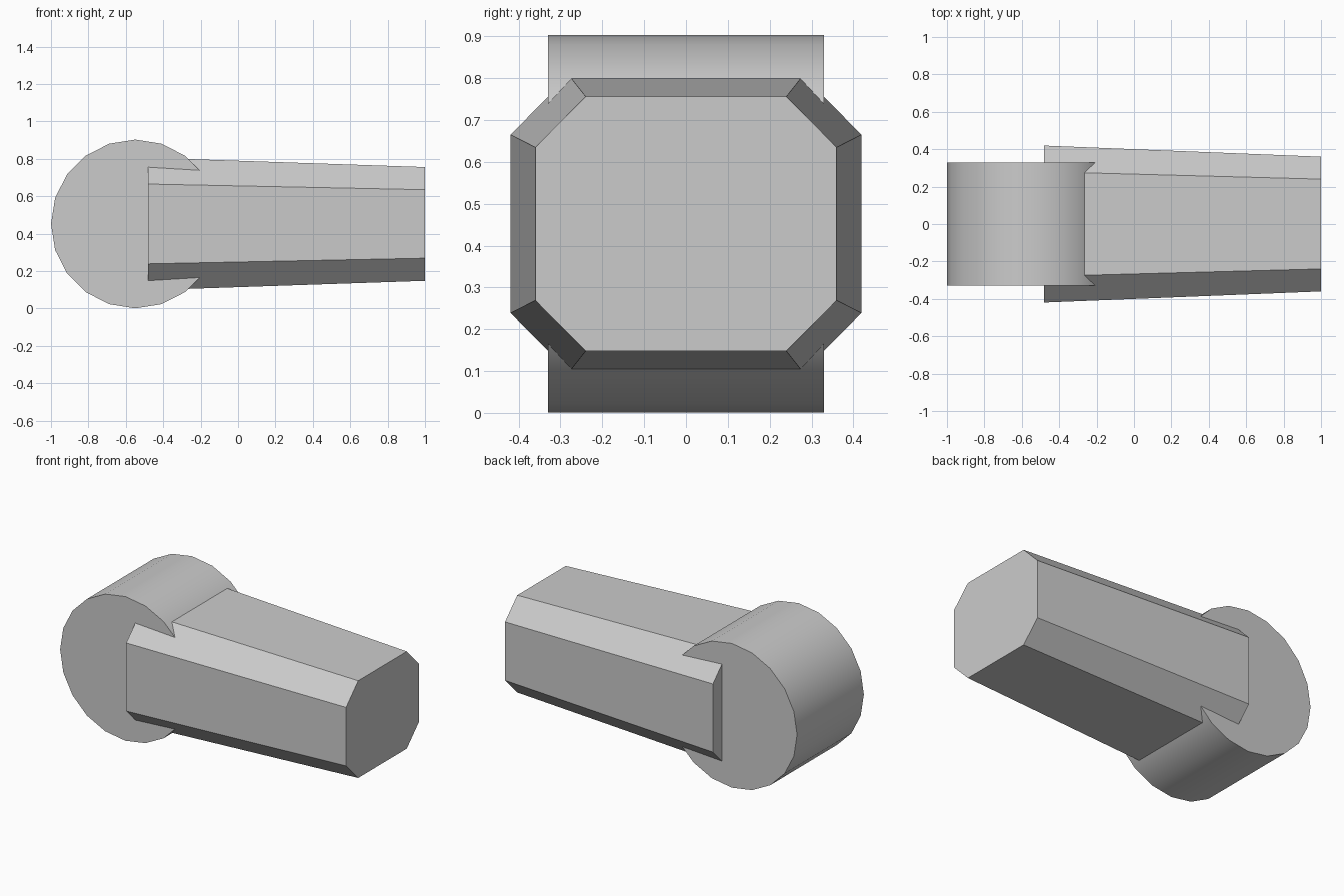
import bpy
import bmesh
import math

cube = bpy.data.objects.get("Cube")
if cube:
    bpy.data.objects.remove(cube, do_unlink=True)

MID_Z = 0.452

grey = bpy.data.materials.new("plain grey")
grey.use_nodes = True
colour = (0.6, 0.6, 0.6, 1)
grey.diffuse_color = colour
grey.node_tree.nodes["Principled BSDF"].inputs["Base Color"].default_value = colour

# Pivot drum: a twenty-sided cylinder lying along y
bpy.ops.mesh.primitive_cylinder_add(vertices=20, radius=0.451, depth=0.66)
drum = bpy.context.object
drum.name = "pivot_drum"
drum.data.name = "pivot_drum"
drum.data.materials.append(grey)
drum.rotation_euler = (math.pi / 2, math.pi / 2, 0)
drum.location = (-0.549, 0, MID_Z)
bpy.ops.object.transform_apply(location=True, rotation=True, scale=True)
bpy.ops.object.shade_smooth_by_angle(angle=math.radians(30))

# Tapered arm: a chamfered rectangle lofted along x
half_section = [(0.36, -0.183), (0.36, 0.183), (0.24, 0.304), (-0.24, 0.304)]
section = half_section + [(-y, -z) for y, z in half_section]
bm = bmesh.new()


def ring(x, scale):
    return [bm.verts.new((x, y * scale, MID_Z + z * scale)) for y, z in section]


inner = ring(-0.48, 1.165)
outer = ring(1.0, 1.0)
count = len(section)
for i in range(count):
    j = (i + 1) % count
    bm.faces.new((inner[i], inner[j], outer[j], outer[i]))
bm.faces.new(inner)
bm.faces.new(outer)
bmesh.ops.recalc_face_normals(bm, faces=bm.faces[:])
mesh = bpy.data.meshes.new("tapered_arm")
bm.to_mesh(mesh)
bm.free()
mesh.materials.append(grey)
arm = bpy.data.objects.new("tapered_arm", mesh)
bpy.context.collection.objects.link(arm)
